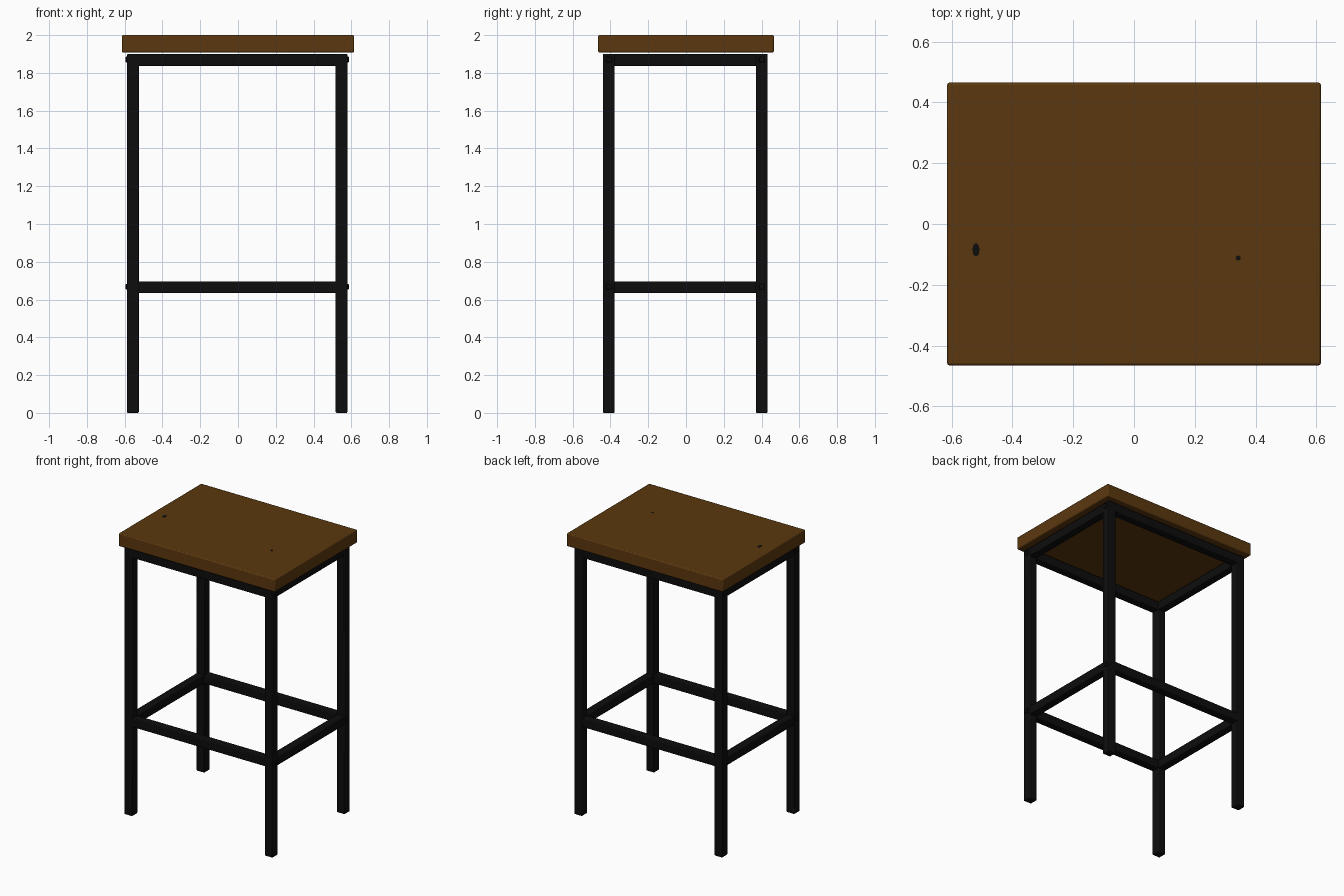
import bpy
import math

cube = bpy.data.objects.get("Cube")
if cube:
    bpy.data.objects.remove(cube, do_unlink=True)


def make_material(name, color):
    mat = bpy.data.materials.new(name)
    mat.use_nodes = True
    mat.diffuse_color = color
    bsdf = mat.node_tree.nodes["Principled BSDF"]
    bsdf.inputs["Base Color"].default_value = color
    bsdf.inputs["Roughness"].default_value = 0.7
    return mat


wood = make_material("brown wood", (0.105, 0.039, 0.0045, 1))
metal = make_material("black metal", (0.004, 0.004, 0.004, 1))


def finish(obj, name, mat, bevel=0.0):
    obj.name = name
    obj.data.materials.append(mat)
    if bevel:
        mod = obj.modifiers.new("soft edges", "BEVEL")
        mod.width = bevel
        mod.segments = 2
    bpy.ops.object.shade_smooth_by_angle(angle=math.radians(30))


def box(name, center, size, mat, bevel):
    bpy.ops.mesh.primitive_cube_add(size=1, location=center)
    obj = bpy.context.object
    obj.scale = size
    bpy.ops.object.transform_apply(location=False, rotation=False, scale=True)
    finish(obj, name, mat, bevel)


def knot(name, center, size):
    bpy.ops.mesh.primitive_cylinder_add(vertices=8, radius=0.5, depth=1, location=center)
    obj = bpy.context.object
    obj.scale = size
    bpy.ops.object.transform_apply(location=False, rotation=False, scale=True)
    finish(obj, name, metal)


# Wooden seat slab with two small dark knots
box("seat", (0, 0, 1.954), (1.23, 0.93, 0.092), wood, 0.007)
knot("large_knot", (-0.52, -0.085, 1.999), (0.024, 0.045, 0.004))
knot("small_knot", (0.343, -0.112, 1.999), (0.017, 0.017, 0.004))

# Square tube frame
tube = 0.062
leg_x, leg_y = 0.552, 0.405
shift = -0.004
top = 1.9
rails = {"lower": 0.665, "upper": 1.868}

for sx, side in ((-1, "right"), (1, "left")):
    for sy, end in ((-1, "front"), (1, "back")):
        x, y = sx * leg_x + shift, sy * leg_y + shift
        box(f"{end}_{side}_leg", (x, y, top / 2), (tube, tube, top), metal, 0.005)
        # Small plugs on the outer leg faces where the rails meet them
        for level, z in rails.items():
            box(f"{level}_{end}_{side}_plug", (x + sx * 0.03, y, z + 0.003),
                (0.018, 0.03, 0.03), metal, 0.004)

for level, z in rails.items():
    for s, end, side in ((-1, "front", "right"), (1, "back", "left")):
        box(f"{level}_{end}_rail", (shift, s * leg_y + shift, z),
            (2 * leg_x, tube - 0.004, tube), metal, 0.005)
        box(f"{level}_{side}_rail", (s * leg_x + shift, shift, z),
            (tube - 0.004, 2 * leg_y, tube), metal, 0.005)
